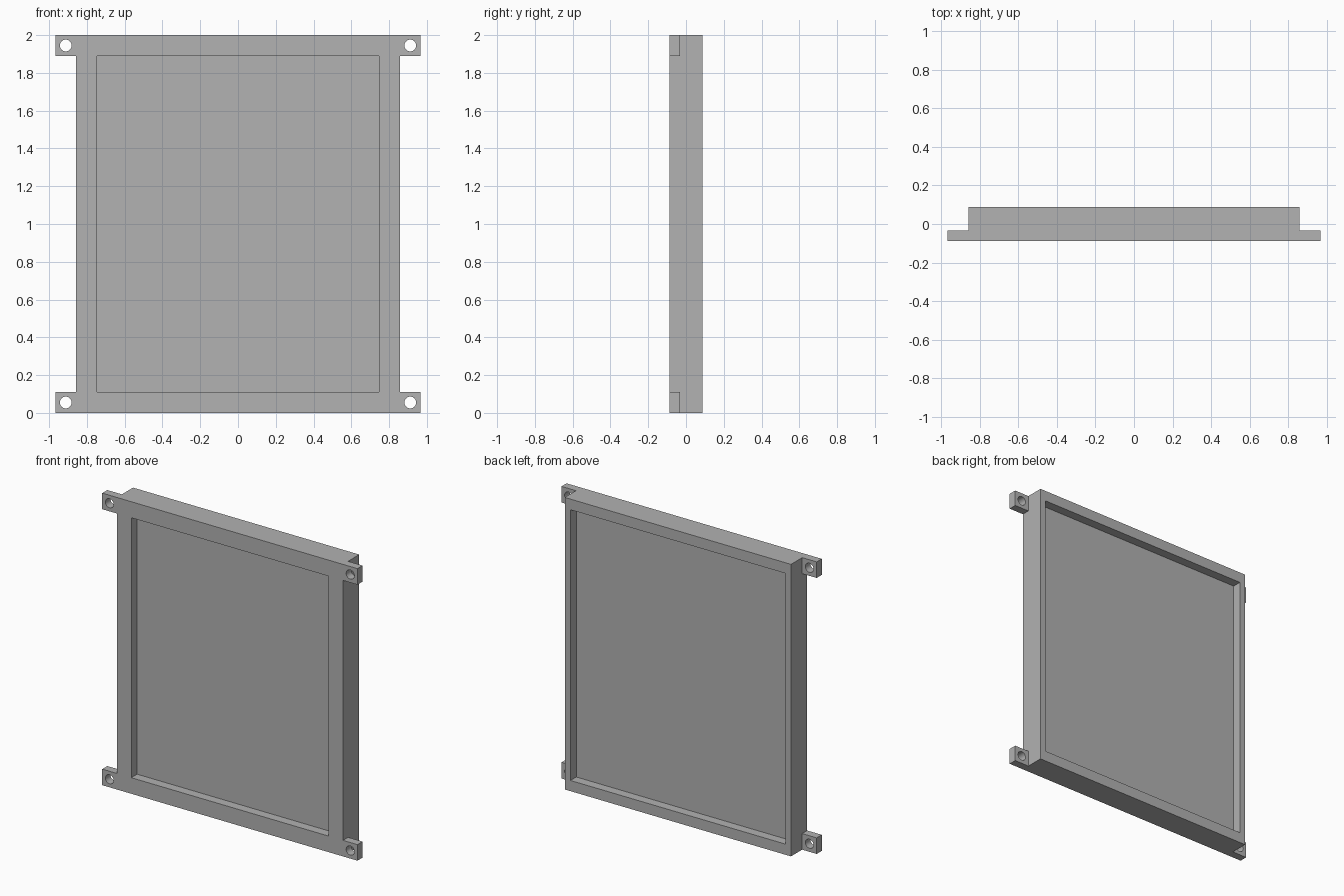
import bpy
import bmesh
from math import pi
from mathutils import Matrix, Vector

cube = bpy.data.objects.get("Cube")
if cube:
    bpy.data.objects.remove(cube)

# Main dimensions
HALF_W, HEIGHT, HALF_D = 0.857, 2.0, 0.088
TAB, TAB_D, HOLE_R = 0.11, 0.055, 0.031
PANEL_HALF = 0.025

grey = bpy.data.materials.new("plain grey")
grey.use_nodes = True
grey.diffuse_color = (0.445, 0.445, 0.445, 1)
grey.node_tree.nodes["Principled BSDF"].inputs["Base Color"].default_value = grey.diffuse_color


def add_box(bm, lo, hi):
    lo, hi = Vector(lo), Vector(hi)
    place = Matrix.Translation((lo + hi) / 2) @ Matrix.Diagonal((*(hi - lo), 1))
    bmesh.ops.create_cube(bm, size=1, matrix=place)


def finish(name, bm):
    mesh = bpy.data.meshes.new(name)
    bm.to_mesh(mesh)
    bm.free()
    mesh.materials.append(grey)
    obj = bpy.data.objects.new(name, mesh)
    bpy.context.collection.objects.link(obj)
    return obj


def box(name, lo, hi):
    bm = bmesh.new()
    add_box(bm, lo, hi)
    return finish(name, bm)


def combine(target, tool, operation):
    tool.hide_render = True
    mod = target.modifiers.new(operation.lower(), 'BOOLEAN')
    mod.operation, mod.solver, mod.object = operation, 'EXACT', tool
    bpy.context.view_layer.objects.active = target
    bpy.ops.object.modifier_apply(modifier=mod.name)
    bpy.data.objects.remove(tool)


# Frame body
frame = box("frame", (-HALF_W, -HALF_D, 0), (HALF_W, HALF_D, HEIGHT))

# Four corner mounting tabs and their screw holes
tabs, holes = bmesh.new(), bmesh.new()
for side in (-1, 1):
    for z in (0, HEIGHT - TAB):
        xs = sorted((side * (HALF_W - TAB / 4), side * (HALF_W + TAB)))
        add_box(tabs, (xs[0], -HALF_D, z), (xs[1], TAB_D - HALF_D, z + TAB))
        spot = Matrix.Translation((side * (HALF_W + TAB / 2), -HALF_D, z + TAB / 2))
        bmesh.ops.create_cone(holes, cap_ends=True, segments=32, radius1=HOLE_R,
                              radius2=HOLE_R, depth=0.3,
                              matrix=spot @ Matrix.Rotation(pi / 2, 4, 'X'))
combine(frame, finish("mounting_tabs", tabs), 'UNION')
combine(frame, finish("screw_holes", holes), 'DIFFERENCE')

# Front window, and the wider pocket behind it
combine(frame, box("window_cutter", (-HALF_W + TAB, -0.3, TAB),
                   (HALF_W - TAB, 0.3, HEIGHT - TAB)), 'DIFFERENCE')
PX, PZ = HALF_W - 0.043, 0.073
combine(frame, box("pocket_cutter", (-PX, -PANEL_HALF, PZ),
                   (PX, 0.3, HEIGHT - PZ)), 'DIFFERENCE')

# Panel seated in the pocket
panel = box("panel", (-PX, -PANEL_HALF, PZ), (PX, PANEL_HALF, HEIGHT - PZ))

# Smooth hole walls, sharp edges elsewhere
bpy.ops.object.select_all(action='DESELECT')
frame.select_set(True)
bpy.context.view_layer.objects.active = frame
bpy.ops.object.shade_smooth_by_angle(angle=pi / 6)
